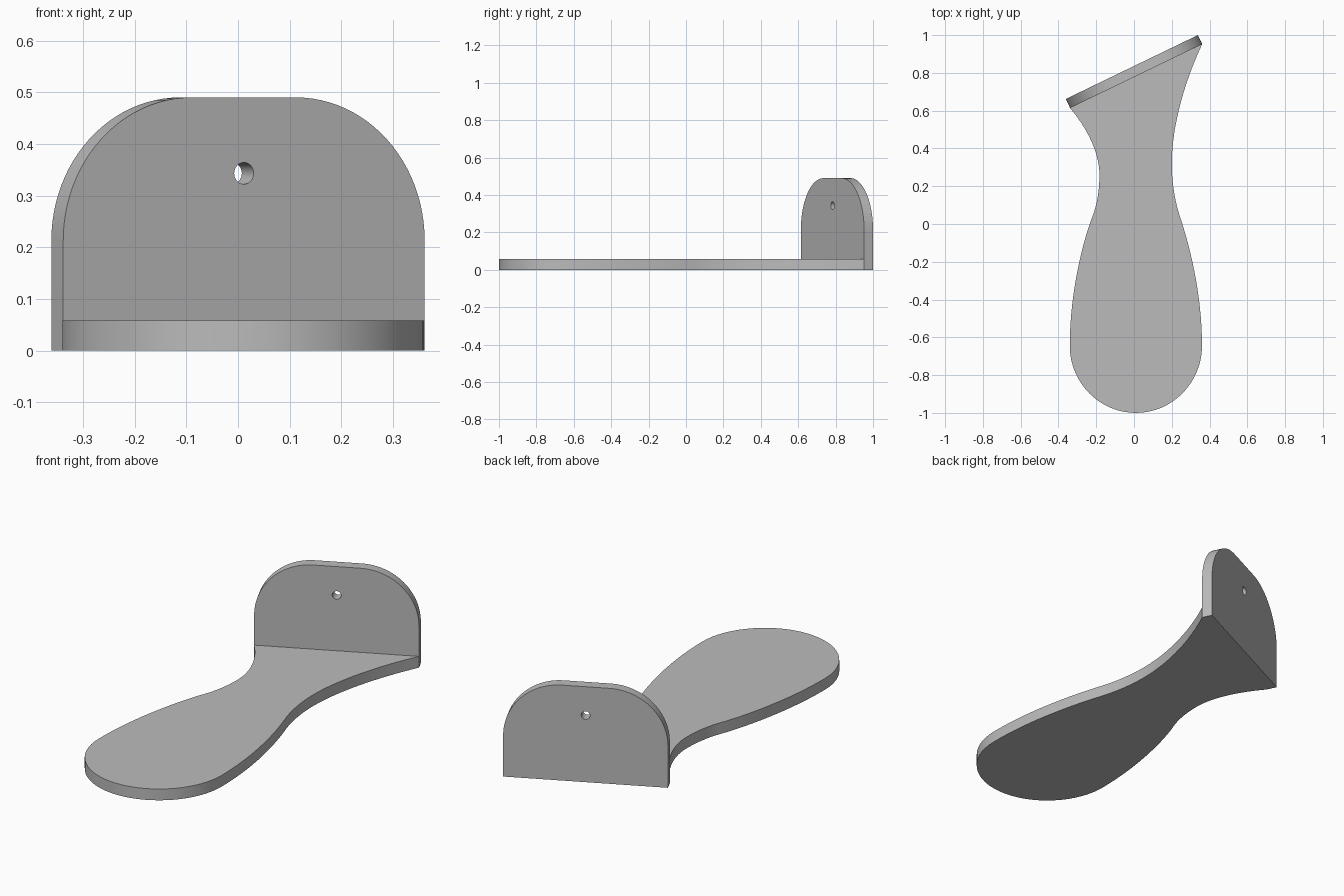
import bpy, bmesh
from math import radians, sin, cos, pi

cube = bpy.data.objects.get("Cube")
if cube:
    bpy.data.objects.remove(cube, do_unlink=True)

gray = bpy.data.materials.new("plain gray")
gray.use_nodes = True
COLOUR = (0.5, 0.5, 0.5, 1)
gray.diffuse_color = COLOUR
gray.node_tree.nodes["Principled BSDF"].inputs["Base Color"].default_value = COLOUR

FLOOR = 0.058            # thickness of the base
LENGTH, HEIGHT, THICK = 0.777, 0.49, 0.053   # upright plate
CORNER = 0.277
ANGLE = radians(25.8)


def new_curve(name, thickness):
    curve = bpy.data.curves.new(name, 'CURVE')
    curve.dimensions = '2D'
    curve.fill_mode = 'BOTH'
    curve.extrude = thickness / 2
    curve.resolution_u = 16
    return curve


def add_poly(curve, points):
    spline = curve.splines.new('POLY')
    spline.points.add(len(points) - 1)
    for p, (x, y) in zip(spline.points, points):
        p.co = (x, y, 0, 1)
    spline.use_cyclic_u = True


def add_bezier(curve, knots):
    """Each knot is (incoming handle, point, outgoing handle)."""
    spline = curve.splines.new('BEZIER')
    spline.bezier_points.add(len(knots) - 1)
    for b, (before, point, after) in zip(spline.bezier_points, knots):
        b.handle_left_type = b.handle_right_type = 'FREE'
        b.co = (*point, 0)
        b.handle_left = (*before, 0)
        b.handle_right = (*after, 0)
    spline.use_cyclic_u = True


def finish(curve, location, rotation=(0, 0, 0)):
    """Turn the filled outline into a clean, sharp-edged mesh."""
    obj = bpy.data.objects.new(curve.name, curve)
    bpy.context.collection.objects.link(obj)
    obj.location, obj.rotation_euler = location, rotation
    bpy.ops.object.select_all(action='DESELECT')
    obj.select_set(True)
    bpy.context.view_layer.objects.active = obj
    bpy.ops.object.convert(target='MESH')
    obj = bpy.context.view_layer.objects.active
    bm = bmesh.new()
    bm.from_mesh(obj.data)
    bmesh.ops.remove_doubles(bm, verts=bm.verts, dist=0.0002)
    bmesh.ops.recalc_face_normals(bm, faces=bm.faces)
    bm.to_mesh(obj.data)
    bm.free()
    obj.data.materials.clear()
    obj.data.materials.append(gray)
    bpy.ops.object.shade_smooth_by_angle(angle=radians(30))


def arc(cx, cy, r, start, end, steps):
    return [(cx + r * cos(start + (end - start) * i / steps),
             cy + r * sin(start + (end - start) * i / steps)) for i in range(steps + 1)]


# Base: waisted paddle with a round front end and a slanted back edge
left_end, right_end = (-0.339, 0.614), (0.361, 0.952)
base = new_curve("base", FLOOR)
add_bezier(base, [
    (left_end, left_end, (-0.25, 0.51)),
    ((-0.183, 0.38), (-0.183, 0.26), (-0.183, 0.18)),
    ((-0.195, 0.105), (-0.22, 0.04), (-0.27, -0.09)),
    ((-0.34, -0.36), (-0.34, -0.645), (-0.34, -0.84)),
    ((-0.183, -1), (0.01, -1), (0.203, -1)),
    ((0.36, -0.84), (0.36, -0.645), (0.36, -0.36)),
    ((0.29, -0.1), (0.243, 0.04), (0.22, 0.11)),
    ((0.2, 0.21), (0.2, 0.32), (0.2, 0.52)),
    ((0.27, 0.76), right_end, right_end),
])
finish(base, (0, 0, FLOOR / 2))

# Upright plate: round upper corners and a small through hole
plate = new_curve("upright_plate", THICK)
half, spring = LENGTH / 2, HEIGHT - CORNER
right_corner = arc(half - CORNER, spring, CORNER, 0, pi / 2, 24)
left_corner = [(-x, y) for x, y in reversed(right_corner)]
add_poly(plate, [(-half, 0), (half, 0)] + right_corner + left_corner)
add_poly(plate, arc(0, 0.343, 0.021, 0, 2 * pi, 32)[:-1])
finish(plate, (0, 0.807, 0), (pi / 2, 0, ANGLE))
